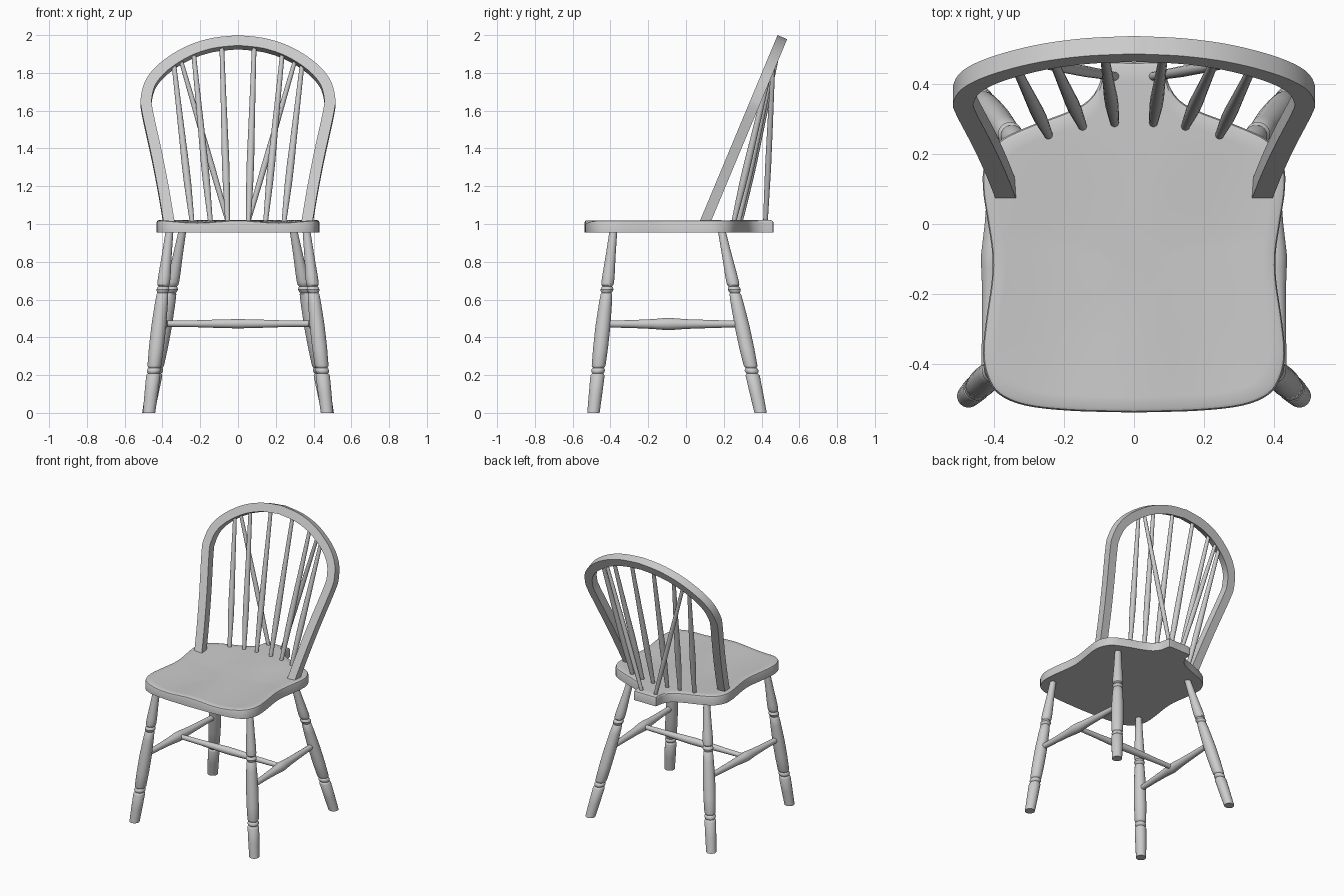
import bpy, bmesh, math
from mathutils import Vector

old = bpy.data.objects.get("Cube")
if old:
    bpy.data.objects.remove(old, do_unlink=True)

wood = bpy.data.materials.new("light grey")
wood.use_nodes = True
GREY = (0.6, 0.6, 0.6, 1)
wood.diffuse_color = GREY
wood.node_tree.nodes["Principled BSDF"].inputs["Base Color"].default_value = GREY


def finish(name, bm, angle=35):
    bmesh.ops.recalc_face_normals(bm, faces=bm.faces)
    mesh = bpy.data.meshes.new(name)
    bm.to_mesh(mesh)
    bm.free()
    mesh.materials.append(wood)
    obj = bpy.data.objects.new(name, mesh)
    bpy.context.collection.objects.link(obj)
    bpy.ops.object.select_all(action='DESELECT')
    obj.select_set(True)
    bpy.context.view_layer.objects.active = obj
    bpy.ops.object.shade_smooth_by_angle(angle=math.radians(angle))
    return obj


def bridge(bm, a, b, closed=True):
    n = len(a)
    for i in range(n if closed else n - 1):
        j = (i + 1) % n
        bm.faces.new((a[i], a[j], b[j], b[i]))


def spline(pts, steps):
    """Smooth open curve through 2D points."""
    pts = [Vector(p) for p in pts]
    ext = [2 * pts[0] - pts[1]] + pts + [2 * pts[-1] - pts[-2]]
    out = []
    for p0, p1, p2, p3 in zip(ext, ext[1:], ext[2:], ext[3:]):
        for k in range(steps):
            t = k / steps
            out.append(0.5 * (2 * p1 + (p2 - p0) * t
                              + (2 * p0 - 5 * p1 + 4 * p2 - p3) * t * t
                              + (3 * p1 - p0 - 3 * p2 + p3) * t ** 3))
    return out + [pts[-1]]


def turned(name, start, end, profile, level=False, segs=20):
    """Lathe-turned bar; level keeps its rings horizontal so feet sit flat."""
    a, b = Vector(start), Vector(end)
    axis = Vector((0, 0, 1)) if level else (b - a).normalized()
    u = axis.orthogonal().normalized()
    v = axis.cross(u)
    bm = bmesh.new()
    rings = []
    for t, r in profile:
        c = a.lerp(b, t)
        rings.append([bm.verts.new(c + r * (u * math.cos(w) + v * math.sin(w)))
                      for w in (math.tau * i / segs for i in range(segs))])
    for r1, r2 in zip(rings, rings[1:]):
        bridge(bm, r1, r2)
    bm.faces.new(rings[0])
    bm.faces.new(rings[-1])
    return finish(name, bm)


# Seat: waisted outline with a tail block, shallow saddle on top
half = [(0, -.537), (.18, -.532), (.31, -.517), (.385, -.485), (.418, -.435),
        (.43, -.37), (.422, -.28), (.405, -.16), (.404, -.08), (.417, .01),
        (.43, .1), (.425, .17), (.385, .235), (.3, .278), (.2, .315),
        (.135, .348), (.1, .395), (.088, .452), (.078, .462), (0, .462)]
right = spline(half, 4)
outline = right + [Vector((-p.x, p.y)) for p in reversed(right[1:-1])]
CENTER = Vector((0, -.1))


def seat_top(p, s):
    saddle = 0.012 * math.sin(math.pi * min(abs(p.x) / .43, 1)) ** 2
    front = max(0, min(1, (.25 - p.y) / .3))
    bowl = 0.006 * (1 - s * s) * front
    return 1.02 - saddle * front - bowl


bm = bmesh.new()
rings = []
for s, drop in ((1, None), (1, .012), (.992, .004), (.975, 0), (.9, 0),
                (.75, 0), (.5, 0), (.25, 0)):
    ring = []
    for p in outline:
        q = CENTER + (p - CENTER) * s
        z = .955 if drop is None else seat_top(q, s) - drop
        ring.append(bm.verts.new((q.x, q.y, z)))
    rings.append(ring)
for r1, r2 in zip(rings, rings[1:]):
    bridge(bm, r1, r2)
bm.faces.new(rings[0])
bm.faces.new(rings[-1])
finish("seat", bm)

# Back bow: square section swept along a hoop lying in a leaning plane
LEAN = .418
up = Vector((0, LEAN, 1)).normalized()
back = Vector((0, 1, -LEAN)).normalized()


def on_plane(z):
    return .105 + LEAN * (z - 1.02)


bow_half = [(.364, .995), (.368, 1.02), (.395, 1.18), (.43, 1.36), (.48, 1.59),
            (.485, 1.66), (.46, 1.745), (.39, 1.825), (.27, 1.902),
            (.14, 1.946), (0, 1.9625)]
side = spline(bow_half, 6)
path = side + [Vector((-p.x, p.y)) for p in reversed(side[:-1])]
bm = bmesh.new()
rings = []
for i, p in enumerate(path):
    d = path[min(i + 1, len(path) - 1)] - path[max(i - 1, 0)]
    along = (Vector((1, 0, 0)) * d.x + up * d.y * math.hypot(1, LEAN)).normalized()
    out = along.cross(back)
    c = Vector((p.x, on_plane(p.y), p.y))
    rings.append([bm.verts.new(c + out * a * .029 + back * b * .0275)
                  for a, b in ((-1, -1), (1, -1), (1, 1), (-1, 1))])
for r1, r2 in zip(rings, rings[1:]):
    bridge(bm, r1, r2)
bm.faces.new(rings[0])
bm.faces.new(rings[-1])
finish("back_bow", bm)

# Turning profiles: (fraction along the bar, radius)
leg_profile = [(0, .033), (.1, .036), (.205, .038), (.213, .034), (.218, .029),
               (.223, .034), (.233, .037), (.243, .034), (.248, .029),
               (.253, .034), (.262, .037), (.36, .04), (.48, .04), (.6, .035),
               (.655, .031), (.662, .026), (.668, .031), (.68, .035),
               (.692, .031), (.698, .026), (.705, .032), (.72, .034),
               (.76, .033), (.86, .027), (1, .021)]
spindle_profile = [(0, .012), (.1, .015), (.25, .019), (.36, .0195),
                   (.5, .0175), (.75, .0145), (1, .012)]
brace_profile = [(0, .012), (.15, .014), (.35, .016), (.6, .0145), (1, .011)]
side_profile = [(0, .018), (.2, .021), (.35, .026), (.43, .031), (.47, .033),
                (.51, .031), (.6, .026), (.8, .021), (1, .017)]
cross_profile = [(0, .016), (.2, .018), (.35, .022), (.5, .025),
                 (.65, .022), (.8, .018), (1, .016)]

for word, m in (("left", 1), ("right", -1)):
    # Legs
    front = Vector((m * .471, -.49, 0)), Vector((m * .363, -.385, .96))
    rear = Vector((m * .475, .395, 0)), Vector((m * .295, .19, .96))
    turned("front_leg_" + word, *front, leg_profile, level=True)
    turned("rear_leg_" + word, *rear, leg_profile, level=True)
    # Side stretcher between the legs
    turned("side_stretcher_" + word, front[0].lerp(front[1], .49),
           rear[0].lerp(rear[1], .49), side_profile)
    # Back spindles: foot x, foot y, top x, top z
    spindles = ((.055, .285, .086, 1.95), (.145, .275, .235, 1.905),
                (.242, .25, .34, 1.85))
    for i, (x, y, tx, tz) in enumerate(spindles):
        turned(f"spindle_{word}_{i + 1}", (m * x, y, 1.0),
               (m * tx, on_plane(tz), tz), spindle_profile, segs=16)
    # Brace from the tail block up to the bow
    turned("brace_" + word, (m * .05, .42, 1.0),
           (m * .305, on_plane(1.875), 1.875), brace_profile, segs=16)

# Cross stretcher joining the side stretchers
turned("cross_stretcher", (-.395, -.09, .472), (.395, -.09, .472), cross_profile)
